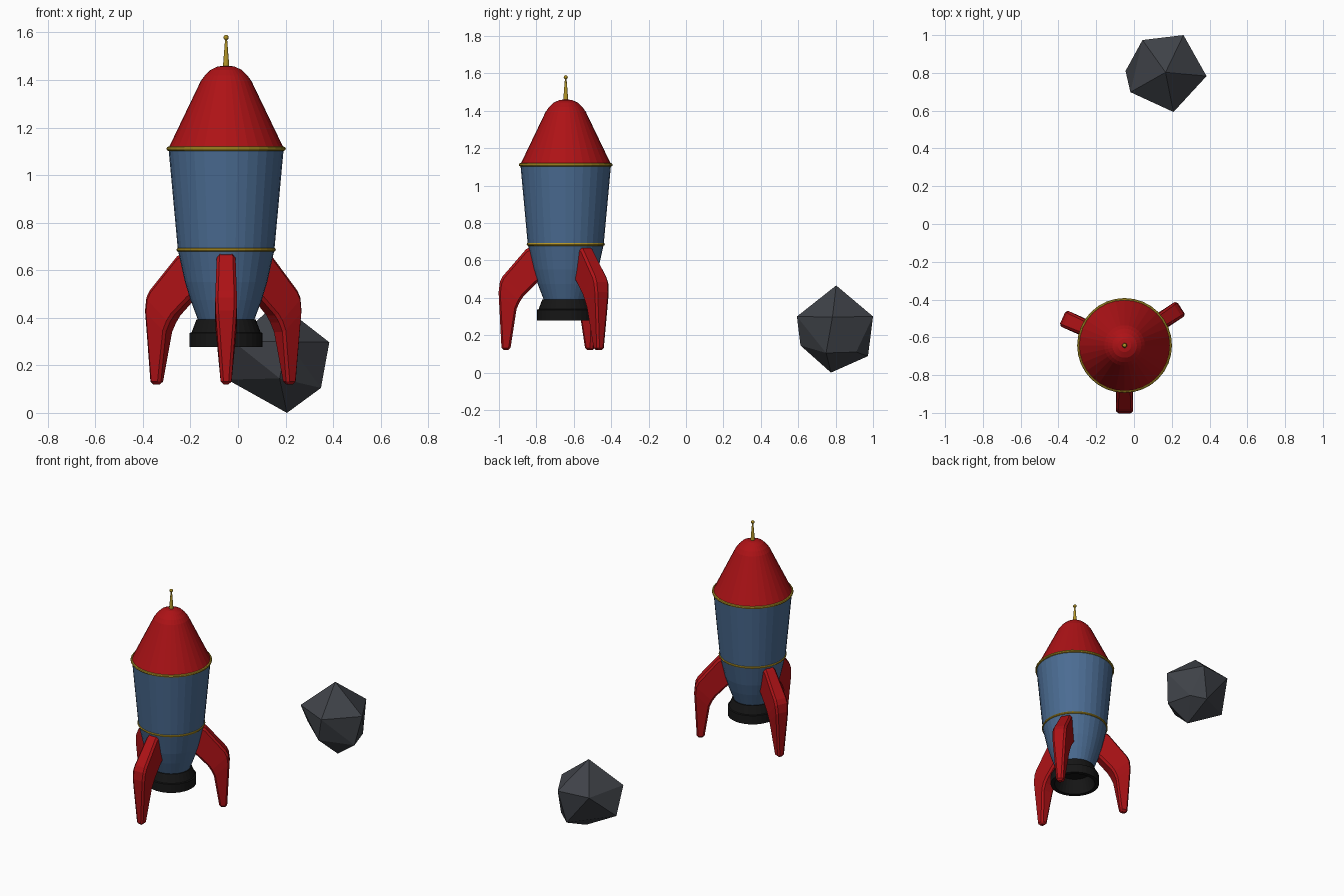
import bpy, bmesh
from math import cos, sin, radians, tau
from mathutils import Vector

if "Cube" in bpy.data.objects:
    bpy.data.objects.remove(bpy.data.objects["Cube"])

CENTRE = Vector((-0.05, -0.643, 0))


def material(name, rgb):
    m = bpy.data.materials.new(name)
    m.diffuse_color = (*rgb, 1)
    m.use_nodes = True
    m.node_tree.nodes["Principled BSDF"].inputs["Base Color"].default_value = m.diffuse_color
    return m


RED = material("red paint", (0.42, 0.006, 0.008))
BLUE = material("blue paint", (0.07, 0.15, 0.29))
GOLD = material("gold trim", (0.45, 0.30, 0.02))
BLACK = material("black metal", (0.008, 0.008, 0.008))
ROCK = material("dark rock", (0.05, 0.055, 0.065))


def finish(name, bm, mat, location=CENTRE):
    bmesh.ops.recalc_face_normals(bm, faces=bm.faces)
    mesh = bpy.data.meshes.new(name)
    bm.to_mesh(mesh)
    bm.free()
    mesh.materials.append(mat)
    ob = bpy.data.objects.new(name, mesh)
    ob.location = location
    bpy.context.collection.objects.link(ob)
    return ob


def lathe(name, profile, mat, segments=32):
    """Turn an (r, z) profile around the rocket axis."""
    bm = bmesh.new()
    vs = [bm.verts.new((r, 0, z)) for r, z in profile]
    edges = [bm.edges.new(pair) for pair in zip(vs, vs[1:])]
    bmesh.ops.spin(bm, geom=vs + edges, cent=(0, 0, 0), axis=(0, 0, 1),
                   angle=tau, steps=segments)
    bmesh.ops.remove_doubles(bm, verts=bm.verts, dist=0.0005)
    return finish(name, bm, mat)


def ring(name, radius, z, minor):
    profile = [(radius + minor * cos(i * tau / 8), z + minor * sin(i * tau / 8))
               for i in range(9)]
    return lathe(name, profile, GOLD)


# Hull, nose and exhaust
lathe("hull", [(0, 0.39), (0.118, 0.39), (0.15, 0.475), (0.173, 0.55),
               (0.203, 0.685), (0.242, 1.11), (0, 1.11)], BLUE)
lathe("nose_cone", [(0, 1.112), (0.243, 1.112), (0.107, 1.395), (0.089, 1.42),
                    (0.065, 1.443), (0.035, 1.457), (0, 1.461)], RED)
lathe("exhaust_nozzle", [(0, 0.392), (0.125, 0.392), (0.145, 0.339), (0.153, 0.336),
                         (0.153, 0.278), (0.128, 0.278), (0.10, 0.37), (0, 0.37)], BLACK)

# Gold trim and antenna
ring("upper_trim_ring", 0.242, 1.111, 0.009)
ring("lower_trim_ring", 0.201, 0.686, 0.008)
lathe("antenna", [(0, 1.45), (0.014, 1.45), (0.004, 1.575), (0, 1.575)], GOLD, 12)
lathe("antenna_ball", [(0.011 * sin(i * tau / 16), 1.579 - 0.011 * cos(i * tau / 16))
                       for i in range(9)], GOLD, 12)

# Three fins, lofted through: outer (r, z), inner (r, z), half width
SECTIONS = [((0.17, 0.68), (0.12, 0.505), 0.037),
            ((0.212, 0.66), (0.16, 0.475), 0.040),
            ((0.337, 0.515), (0.225, 0.41), 0.045),
            ((0.352, 0.485), (0.245, 0.38), 0.046),
            ((0.359, 0.43), (0.263, 0.34), 0.044),
            ((0.343, 0.12), (0.297, 0.12), 0.022)]


def fin(name, angle):
    bm = bmesh.new()
    loops = [[bm.verts.new((r, w * s, z)) for (r, z), s in
              ((o, -1), (o, 1), (i, 1), (i, -1))] for o, i, w in SECTIONS]
    for a, b in zip(loops, loops[1:]):
        for k in range(4):
            n = (k + 1) % 4
            bm.faces.new((a[k], a[n], b[n], b[k]))
    bm.faces.new(loops[0])
    bm.faces.new(loops[-1])
    ob = finish(name, bm, RED)
    ob.rotation_euler.z = radians(angle)
    bevel = ob.modifiers.new("edge_bevel", 'BEVEL')
    bevel.width = 0.012
    bevel.segments = 1
    bevel.limit_method = 'ANGLE'
    bevel.angle_limit = radians(55)


for fin_name, fin_angle in (("front_fin", -90), ("right_fin", 33.5), ("left_fin", 156)):
    fin(fin_name, fin_angle)

# Asteroid: irregular twenty-sided rock
bm = bmesh.new()
for p in [(0.167, 0.803, 0.466),
          (0.384, 0.783, 0.297), (0.262, 1.0, 0.30), (0.045, 0.974, 0.30),
          (-0.019, 0.698, 0.30), (0.209, 0.593, 0.30),
          (0.175, 0.612, 0.145), (0.349, 0.749, 0.105), (0.30, 0.91, 0.11),
          (0.214, 0.973, 0.088), (-0.045, 0.81, 0.14),
          (0.206, 0.775, 0.0)]:
    bm.verts.new(p)
bmesh.ops.convex_hull(bm, input=bm.verts)
finish("asteroid", bm, ROCK, Vector((0, 0, 0)))
